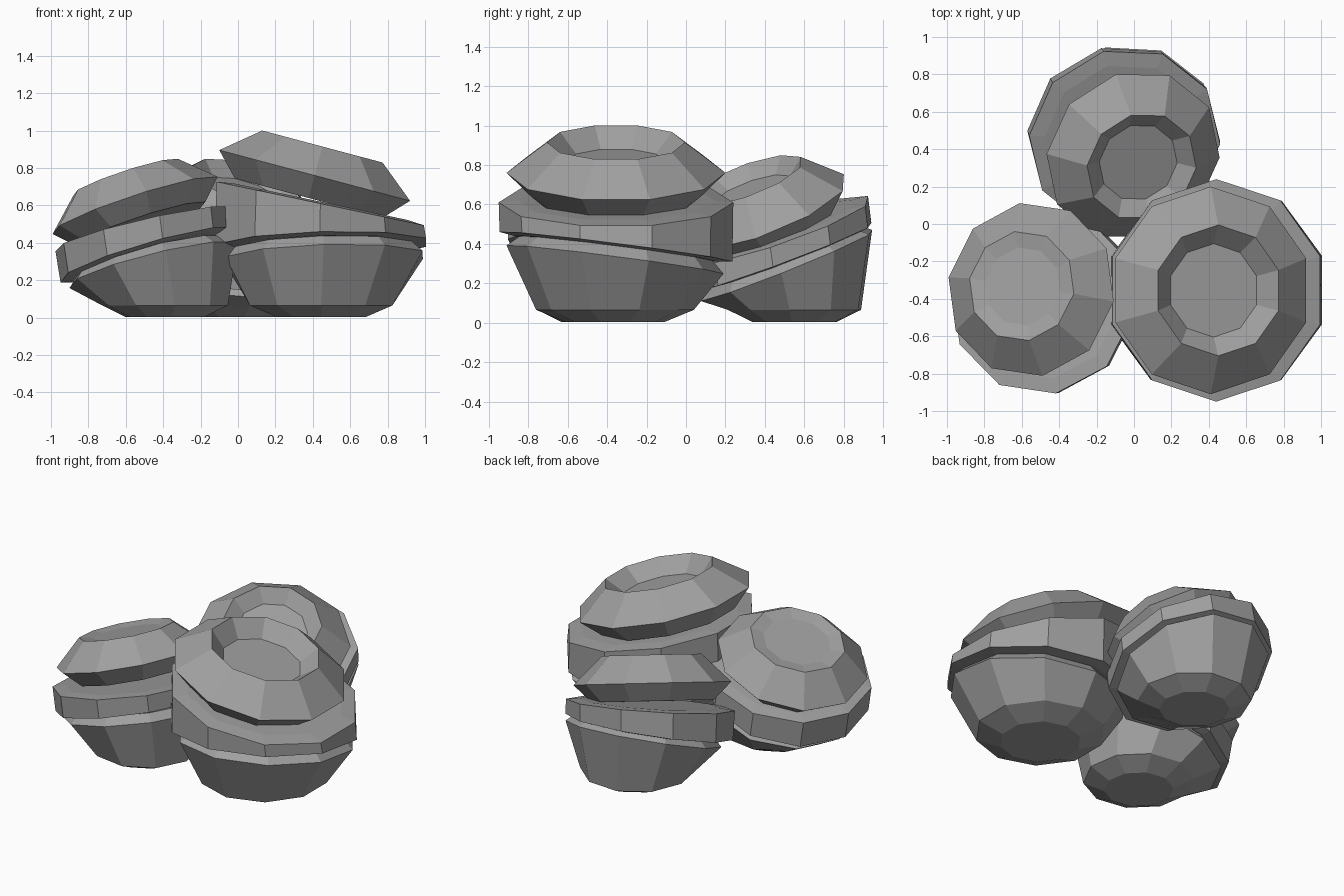
import bpy, bmesh
from math import sin, cos, pi, radians
from mathutils import Vector

if "Cube" in bpy.data.objects:
    bpy.data.objects.remove(bpy.data.objects["Cube"])

SIDES = 10


def ring(plane, radius, turn, lift=0.0):
    """Ten points round a tilted plane (x, y, z, slope_x, slope_y), lifted along its normal."""
    x, y, z, sx, sy = plane
    n = Vector((-sx, -sy, 1)).normalized()
    q = Vector((0, 0, 1)).rotation_difference(n)
    c = Vector((x, y, z)) + n * lift
    pts = []
    for i in range(SIDES):
        a = turn + pi / 2 + 2 * pi * i / SIDES
        pts.append(c + q @ Vector((radius * cos(a), radius * sin(a), 0)))
    return pts


def loft(name, rings):
    """Closed flat-shaded body through a list of rings, bottom to top."""
    bm = bmesh.new()
    loops = [[bm.verts.new(p) for p in r] for r in rings]
    for a, b in zip(loops, loops[1:]):
        for i in range(SIDES):
            j = (i + 1) % SIDES
            bm.faces.new((a[i], a[j], b[j], b[i]))
    bm.faces.new(loops[0][::-1])
    bm.faces.new(loops[-1])
    bmesh.ops.recalc_face_normals(bm, faces=bm.faces)
    me = bpy.data.meshes.new(name)
    bm.to_mesh(me)
    bm.free()
    # dark grey
    me.materials.append(grey)
    bpy.context.collection.objects.link(bpy.data.objects.new(name, me))


def stack(name, s, turn, height, dish, base, rim, band_low, band_high, cap):
    t = radians(turn)
    bx, by = base
    # rounded bowl on a flat foot, with a tilted rim
    loft(name + "_bowl", [
        ring((bx, by, 0.003, 0, 0), 0.25 * s, t),
        ring((bx, by, 0.065, 0, 0), 0.40 * s, t),
        ring(rim, 0.555 * s, t),
        ring(rim, 0.49 * s, t, 0.06 * s)])
    # wedge-shaped middle band
    loft(name + "_band", [
        ring(band_low, 0.52 * s, t, -0.01 * s),
        ring(band_low, 0.595 * s, t),
        ring(band_high, 0.595 * s, t),
        ring(band_high, 0.50 * s, t, 0.01 * s)])
    # tilted cap with a shallow dished top
    loft(name + "_cap", [
        ring(cap, 0.43 * s, t, -0.125 * s),
        ring(cap, 0.555 * s, t),
        ring(cap, 0.35 * s, t, height * s),
        ring(cap, 0.25 * s, t, (height - dish) * s)])


grey = bpy.data.materials.new("dark_grey")
grey.diffuse_color = (0.35, 0.35, 0.35, 1)
grey.use_nodes = True
grey.node_tree.nodes["Principled BSDF"].inputs["Base Color"].default_value = grey.diffuse_color

# planes are (x, y, z, slope_x, slope_y)
stack("large_stack", 1.0, 0, 0.16, 0.10, (0.445, -0.36),
      (0.46, -0.36, 0.32, 0.03, -0.13),
      (0.44, -0.355, 0.385, 0.03, -0.127),
      (0.44, -0.355, 0.61, -0.21, 0.0),
      (0.41, -0.355, 0.76, -0.266, 0.0))
stack("left_stack", 0.85, 9, 0.19, 0.02, (-0.39, -0.42),
      (-0.45, -0.41, 0.28, 0.25, -0.14),
      (-0.47, -0.41, 0.335, 0.29, -0.14),
      (-0.49, -0.41, 0.475, 0.23, -0.11),
      (-0.55, -0.35, 0.60, 0.33, -0.12))
stack("back_stack", 0.87, 14, 0.20, 0.08, (-0.02, 0.55),
      (-0.04, 0.51, 0.29, -0.06, 0.40),
      (-0.055, 0.47, 0.325, -0.06, 0.37),
      (-0.05, 0.45, 0.465, -0.15, 0.34),
      (-0.005, 0.365, 0.565, -0.29, 0.37))
